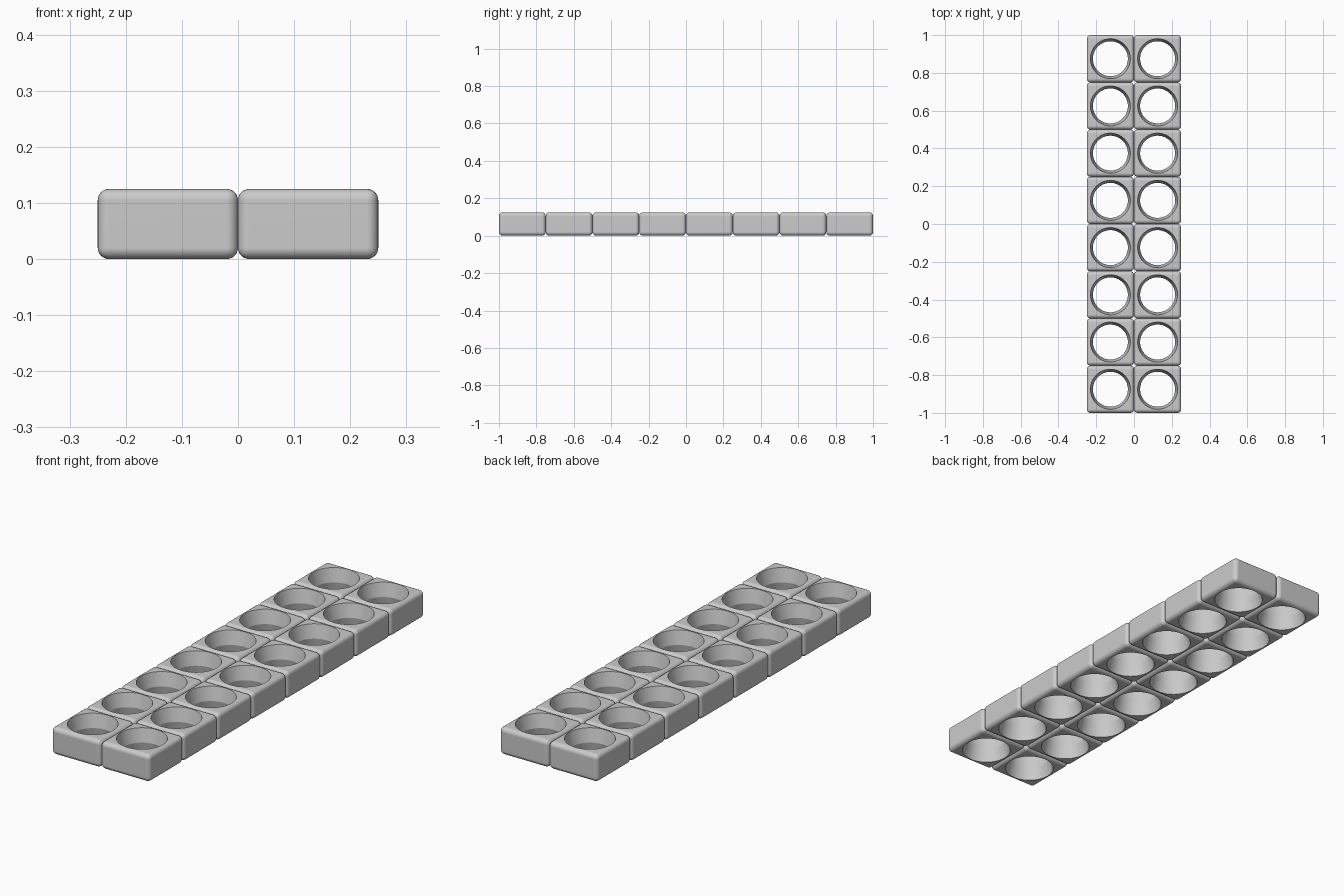
import bpy, bmesh, math

SIZE, HEIGHT, ROUND = 0.25, 0.125, 0.02
COLS, ROWS = 2, 8
WAIST, RIM = 0.0925, 0.106

default = bpy.data.objects.get("Cube")
if default:
    bpy.data.objects.remove(default, do_unlink=True)

grey = bpy.data.materials.new("plain grey")
grey.use_nodes = True
colour = (0.6, 0.6, 0.6, 1)
grey.diffuse_color = colour
grey.node_tree.nodes["Principled BSDF"].inputs["Base Color"].default_value = colour


def add_object(name, bm):
    mesh = bpy.data.meshes.new(name)
    bm.to_mesh(mesh)
    bm.free()
    mesh.materials.append(grey)
    ob = bpy.data.objects.new(name, mesh)
    bpy.context.collection.objects.link(ob)
    return ob


def activate(ob):
    bpy.ops.object.select_all(action='DESELECT')
    ob.select_set(True)
    bpy.context.view_layer.objects.active = ob


# Rounded block
bm = bmesh.new()
bmesh.ops.create_cube(bm, size=1)
bmesh.ops.scale(bm, vec=(SIZE, SIZE, HEIGHT), verts=bm.verts)
bmesh.ops.bevel(bm, geom=bm.edges[:], offset=ROUND, segments=6,
                profile=0.5, affect='EDGES')
block = add_object("block", bm)

# Hourglass cutter: two cones meeting at a narrow waist
bm = bmesh.new()
reach = HEIGHT
flare = WAIST + (RIM - WAIST) * reach / (HEIGHT / 2)
rings = []
for z, r in ((-reach, flare), (0, WAIST), (reach, flare)):
    rings.append(bmesh.ops.create_circle(bm, segments=64, radius=r)["verts"])
    bmesh.ops.translate(bm, vec=(0, 0, z), verts=rings[-1])
for low, high in zip(rings, rings[1:]):
    for i in range(len(low)):
        j = (i + 1) % len(low)
        bm.faces.new((low[i], low[j], high[j], high[i]))
bm.faces.new(rings[0])
bm.faces.new(rings[-1])
bmesh.ops.recalc_face_normals(bm, faces=bm.faces)
cutter = add_object("hole_cutter", bm)
cutter.hide_render = True

# Cut the hole and smooth the rounded edges
cut = block.modifiers.new("hole", 'BOOLEAN')
cut.operation = 'DIFFERENCE'
cut.solver = 'EXACT'
cut.object = cutter
activate(block)
bpy.ops.object.modifier_apply(modifier=cut.name)
bpy.data.objects.remove(cutter, do_unlink=True)
bpy.ops.object.shade_smooth_by_angle(angle=math.radians(20))
flat = block.modifiers.new("flat faces", 'WEIGHTED_NORMAL')
flat.keep_sharp = True
bpy.ops.object.modifier_apply(modifier=flat.name)

# Lay the blocks out in a grid
for row in range(ROWS):
    for col in range(COLS):
        ob = block if row == col == 0 else block.copy()
        if ob is not block:
            bpy.context.collection.objects.link(ob)
        ob.name = f"block_row{row + 1}_column{col + 1}"
        ob.location = ((col - (COLS - 1) / 2) * SIZE,
                       (row - (ROWS - 1) / 2) * SIZE, HEIGHT / 2)
